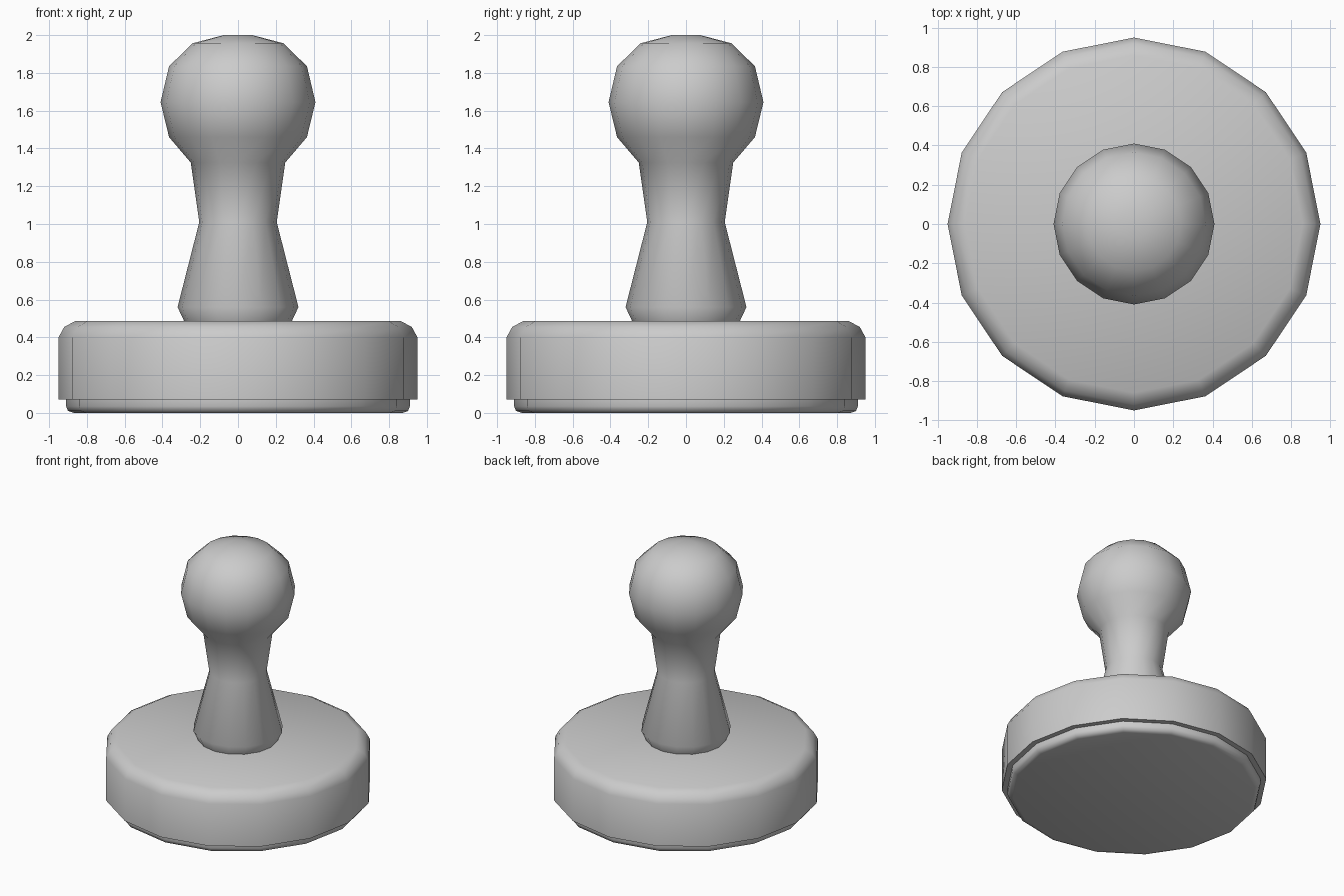
import bpy
import bmesh
import math

if "Cube" in bpy.data.objects:
    bpy.data.objects.remove(bpy.data.objects["Cube"], do_unlink=True)

SIDES = 16

grey = bpy.data.materials.new("plain_grey")
grey.use_nodes = True
colour = (0.6, 0.6, 0.6, 1)
grey.diffuse_color = colour
grey.node_tree.nodes["Principled BSDF"].inputs["Base Color"].default_value = colour


def lathe(name, profile):
    """Turn a (radius, height) profile, listed bottom to top, into a capped solid."""
    bm = bmesh.new()
    rings = []
    for r, z in profile:
        angles = [2 * math.pi * i / SIDES for i in range(SIDES)]
        rings.append([bm.verts.new((r * math.cos(a), r * math.sin(a), z)) for a in angles])
    for low, high in zip(rings, rings[1:]):
        for i in range(SIDES):
            j = (i + 1) % SIDES
            bm.faces.new((low[i], low[j], high[j], high[i]))
    bm.faces.new(rings[0][::-1])
    bm.faces.new(rings[-1])
    mesh = bpy.data.meshes.new(name)
    bm.to_mesh(mesh)
    bm.free()
    mesh.materials.append(grey)
    obj = bpy.data.objects.new(name, mesh)
    bpy.context.collection.objects.link(obj)
    bpy.ops.object.select_all(action="DESELECT")
    obj.select_set(True)
    bpy.context.view_layer.objects.active = obj
    bpy.ops.object.shade_smooth_by_angle(angle=math.radians(60))
    return obj


# Thin stamping pad with a rounded lower rim
lathe("stamp_pad", [(0.87, 0), (0.9, 0.01), (0.91, 0.035), (0.91, 0.07)])

# Wide disc with a rounded upper rim
lathe("base_disc", [(0.95, 0.07), (0.95, 0.4), (0.92, 0.455), (0.86, 0.487)])

# Waisted handle ending in a ball grip
lathe("handle", [(0.28, 0.475), (0.32, 0.56), (0.205, 1.01), (0.25, 1.325),
                 (0.365, 1.46), (0.41, 1.645), (0.365, 1.835),
                 (0.24, 1.957), (0.075, 2)])
